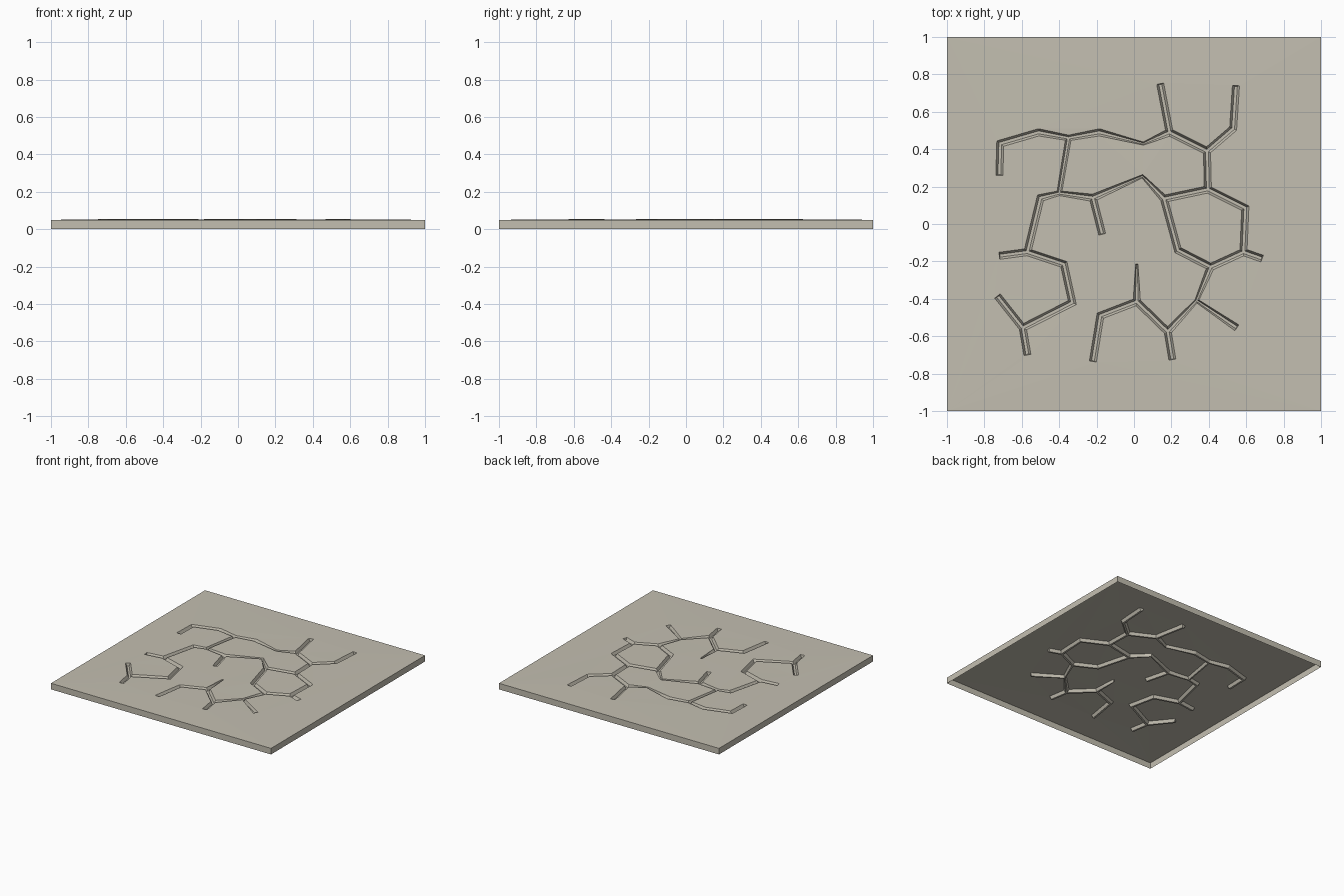
import bpy, bmesh, math, random
from mathutils import Vector
from mathutils.geometry import delaunay_2d_cdt

random.seed(4)
cube = bpy.data.objects.get("Cube")
if cube:
    bpy.data.objects.remove(cube, do_unlink=True)

TOP, RIM, FLOOR = 0.05, 0.053, 0.03

# Crack junctions and ends
nodes = {
    "A": (.14, .75), "B": (.19, .49), "C": (.39, .39), "D": (.53, .51),
    "E": (.545, .74), "F": (.05, .43), "G": (-.185, .49), "H": (-.35, .46),
    "I": (-.51, .49), "J": (-.715, .43), "K": (-.72, .26), "L": (-.4, .165),
    "M": (-.5, .14), "N": (-.57, -.15), "O": (-.72, -.17), "P": (-.375, -.215),
    "Q": (-.33, -.42), "R": (-.595, -.555), "S": (-.73, -.385), "T": (-.57, -.7),
    "U": (-.22, .14), "V": (-.17, -.055), "W": (.045, .255), "X": (.16, .135),
    "Y": (.395, .185), "Z": (.595, .085), "a": (.585, -.15), "b": (.685, -.185),
    "c": (.41, -.23), "d": (.235, -.14), "e": (.335, -.41), "f": (.55, -.555),
    "g": (.18, -.575), "h": (.205, -.725), "i": (.015, -.415), "j": (.015, -.215),
    "k": (-.18, -.49), "l": (-.22, -.735),
}
nodes = {k: Vector(p) for k, p in nodes.items()}
chains = ["ABCDE", "BFGHIJK", "HLMNO", "NPQRS", "RT", "LUV", "UWXYC",
          "YZab", "acdX", "cef", "egh", "gij", "ikl"]
thin = {"F": .008, "W": .008, "e": .010, "j": .006, "L": .013, "H": .015}

links = {k: [] for k in nodes}
for chain in chains:
    for u, v in zip(chain, chain[1:]):
        links[u].append(v)
        links[v].append(u)


def direction(u, v):
    return (nodes[v] - nodes[u]).normalized()


def left(d):
    return Vector((-d.y, d.x))


for u in links:
    links[u].sort(key=lambda v: math.atan2(*reversed(direction(u, v))))

points, heights, edges = [], [], []


def add(p, z):
    points.append(Vector(p))
    heights.append(z)
    return len(points) - 1


def crack_outline(scale, inset, z, jitter):
    """Mitred outline running round the whole crack network."""
    corner = {}
    for u, around in links.items():
        w = thin.get(u, .019) * scale
        if len(around) == 1:
            d = direction(u, around[0])
            base = nodes[u] + d * inset
            sides = [add(base + left(d) * w * s, z) for s in (1, -1)]
            corner[u, around[0], "left"], corner[u, around[0], "right"] = sides
            edges.append(tuple(sides))
            continue
        for v, nxt in zip(around, around[1:] + around[:1]):
            n1, n2 = left(direction(u, v)), -left(direction(u, nxt))
            mitre = (n1 + n2) / (1 + n1.dot(n2))
            i = add(nodes[u] + mitre * w, z + random.uniform(-jitter, jitter))
            corner[u, v, "left"] = corner[u, nxt, "right"] = i
    for u, around in links.items():
        for v in around:
            edges.append((corner[u, v, "left"], corner[v, u, "right"]))


# Slab border, raised crack rims and crack floors
square = [add(p, TOP) for p in ((-1, -1), (1, -1), (1, 1), (-1, 1))]
edges += list(zip(square, square[1:] + square[:1]))
crack_outline(1, 0, RIM, .001)
crack_outline(.4, .004, FLOOR, 0)

coords, _, faces, origin, _, _ = delaunay_2d_cdt(points, edges, [], 0, 1e-5)
bm = bmesh.new()
verts = [bm.verts.new((p.x, p.y, heights[o[0]] if o else RIM))
         for p, o in zip(coords, origin)]
for f in faces:
    bm.faces.new([verts[i] for i in f])
bmesh.ops.recalc_face_normals(bm, faces=bm.faces)
if sum(f.normal.z for f in bm.faces) < 0:
    bmesh.ops.reverse_faces(bm, faces=bm.faces)

# Side walls, open underneath
rim = [e for e in bm.edges if e.is_boundary]
walls = bmesh.ops.extrude_edge_only(bm, edges=rim)["geom"]
for g in walls:
    if isinstance(g, bmesh.types.BMVert):
        g.co.z = 0
bm.normal_update()
for f in bm.faces:
    c = f.calc_center_median()
    if abs(f.normal.z) < .01 and f.normal.dot(Vector((c.x, c.y, 0))) < 0:
        f.normal_flip()

mesh = bpy.data.meshes.new("cracked_slab")
bm.to_mesh(mesh)
bm.free()
slab = bpy.data.objects.new("cracked_slab", mesh)
bpy.context.collection.objects.link(slab)

# Stone colour
stone = bpy.data.materials.new("warm_grey_stone")
stone.use_nodes = True
colour = (.55, .52, .44, 1)
stone.diffuse_color = colour
stone.node_tree.nodes["Principled BSDF"].inputs["Base Color"].default_value = colour
mesh.materials.append(stone)
